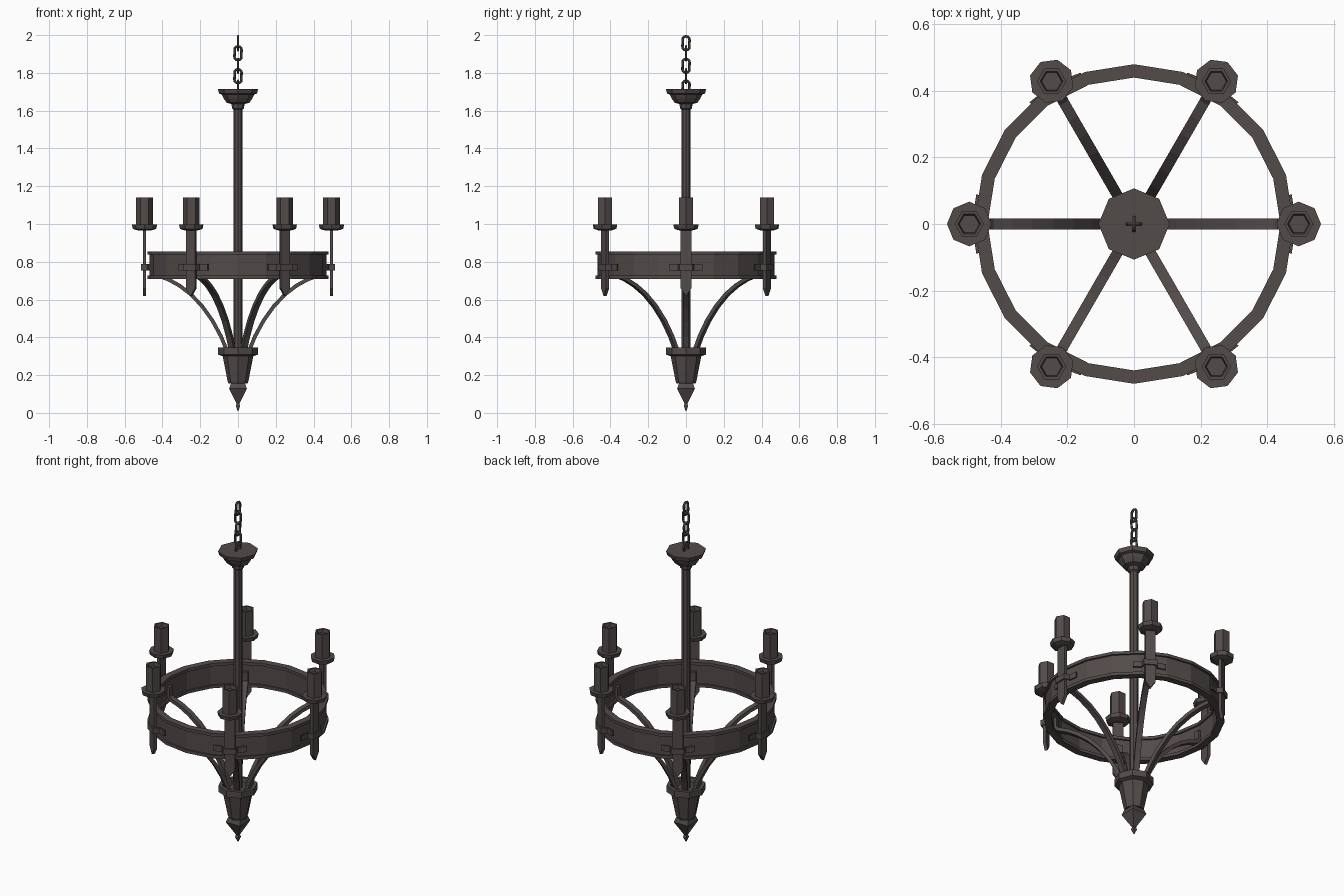
import bpy, bmesh, math
from mathutils import Vector, Matrix

if "Cube" in bpy.data.objects:
    bpy.data.objects.remove(bpy.data.objects["Cube"])

iron = bpy.data.materials.new("dark_iron")
iron.diffuse_color = (0.085, 0.07, 0.068, 1)
iron.use_nodes = True
iron.node_tree.nodes["Principled BSDF"].inputs["Base Color"].default_value = iron.diffuse_color


def make(name, bm, matrix=None):
    bmesh.ops.recalc_face_normals(bm, faces=bm.faces)
    me = bpy.data.meshes.new(name)
    bm.to_mesh(me)
    bm.free()
    me.materials.append(iron)
    ob = bpy.data.objects.new(name, me)
    bpy.context.collection.objects.link(ob)
    if matrix:
        ob.matrix_world = matrix
    return ob


def skin(bm, rings, closed=False, caps=True):
    """Bridge a list of equal-length vertex loops."""
    n = len(rings[0])
    last = len(rings) if closed else len(rings) - 1
    for i in range(last):
        a, b = rings[i], rings[(i + 1) % len(rings)]
        for j in range(n):
            k = (j + 1) % n
            bm.faces.new((a[j], a[k], b[k], b[j]))
    if caps and not closed:
        bm.faces.new(rings[0])
        bm.faces.new(rings[-1])


def lathe(name, profile, sides, phase=0.0, closed=False, matrix=None):
    bm = bmesh.new()
    rings = []
    for r, z in profile:
        rings.append([bm.verts.new((r * math.cos(phase + math.tau * i / sides),
                                    r * math.sin(phase + math.tau * i / sides), z))
                      for i in range(sides)])
    skin(bm, rings, closed)
    return make(name, bm, matrix)


def extrude_xz(name, outline, half_width, matrix):
    """Prism: outline in the radial (x, z) plane, thickness along y."""
    bm = bmesh.new()
    skin(bm, [[bm.verts.new((x, y, z)) for x, z in outline] for y in (-half_width, half_width)])
    return make(name, bm, matrix)


def sweep_flat(path, half):
    """Outline of a strip of constant thickness along an (x, z) path."""
    left, right = [], []
    for i, p in enumerate(path):
        a = Vector(path[max(i - 1, 0)])
        b = Vector(path[min(i + 1, len(path) - 1)])
        t = (b - a).normalized()
        n = Vector((-t.y, t.x)) * half
        left.append(tuple(Vector(p) + n))
        right.append(tuple(Vector(p) - n))
    return left + right[::-1]


# Ring: I-shaped band with 20 sides
lathe("ring_band", [(0.44, 0.855), (0.48, 0.855), (0.48, 0.838), (0.469, 0.838),
                    (0.469, 0.727), (0.48, 0.727), (0.48, 0.71), (0.44, 0.71),
                    (0.44, 0.727), (0.45, 0.727), (0.45, 0.838), (0.44, 0.838)],
      20, closed=True)

# Central stem and ceiling cap
lathe("stem", [(0.023, 0.30), (0.023, 1.63)], 8)
lathe("top_cap", [(0.023, 1.605), (0.032, 1.612), (0.034, 1.635), (0.06, 1.642),
                  (0.076, 1.665), (0.085, 1.685), (0.1, 1.69), (0.107, 1.714)], 8)

# Bottom cup and finial
lathe("bottom_cup", [(0.05, 0.155), (0.055, 0.168), (0.081, 0.30), (0.105, 0.308),
                     (0.105, 0.345), (0.085, 0.345), (0.08, 0.325)], 8)
lathe("finial", [(0.003, 0.01), (0.016, 0.036), (0.011, 0.05), (0.066, 0.128),
                 (0.052, 0.158)], 4, math.pi / 4)

# Six repeated arms, hanging bars, clips, trays and candles
arm_path = [(0.055, 0.32), (0.09, 0.405), (0.135, 0.488), (0.19, 0.565), (0.25, 0.628),
            (0.31, 0.674), (0.37, 0.707), (0.425, 0.727), (0.441, 0.745), (0.441, 0.80)]
for i in range(6):
    turn = Matrix.Rotation(i * math.pi / 3, 4, "Z")
    at_candle = turn @ Matrix.Translation((0.495, 0, 0))
    extrude_xz(f"arm_{i}", sweep_flat(arm_path, 0.010), 0.016, turn)

    # Flat bar with a pointed lower end
    bm = bmesh.new()
    shape = [(-0.028, 0.975), (0.028, 0.975), (0.028, 0.66), (0, 0.618), (-0.028, 0.66)]
    skin(bm, [[bm.verts.new((x, y, z)) for y, z in shape] for x in (-0.009, 0.009)])
    make(f"hanging_bar_{i}", bm, at_candle)

    # Clip wrapping the bar, with ears lying on the ring
    bm = bmesh.new()
    half = [(0.510, 0.0), (0.510, 0.034), (0.478, 0.040), (0.470, 0.088)]
    line = [(x, -y) for x, y in half[:0:-1]] + half[1:]
    outline = sweep_flat(line, 0.004)
    skin(bm, [[bm.verts.new((x, y, z)) for x, y in outline] for z in (0.755, 0.787)])
    make(f"clip_{i}", bm, turn)

    # Drip tray and candle holder with a sunken top
    lathe(f"drip_tray_{i}", [(0.035, 0.966), (0.062, 0.974), (0.067, 0.997)], 8,
          matrix=at_candle)
    lathe(f"candle_{i}", [(0.044, 0.99), (0.044, 1.14), (0.034, 1.14), (0.03, 1.12)], 6,
          matrix=at_candle)

# Chain: alternating oval links
for k, z in enumerate((1.957, 1.904, 1.837, 1.783, 1.722)):
    bm = bmesh.new()
    rings = []
    for p in range(12):
        a = math.tau * p / 12
        c = Vector((0.019 * math.cos(a), 0, 0.019 * math.sin(a)))
        lift = 0.0175 * (1 if 0 <= p <= 5 else -1)
        out = Vector((math.cos(a), 0, math.sin(a)))
        rings.append([bm.verts.new(c + Vector((0, 0, lift)) + 0.007 *
                                   (out * math.cos(b) + Vector((0, math.sin(b), 0))))
                      for b in (math.tau * q / 6 for q in range(6))])
    skin(bm, rings, closed=True)
    make(f"chain_link_{k}", bm, Matrix.Translation((0, 0, z)) @
         Matrix.Rotation(math.pi / 2 if k % 2 == 0 else 0, 4, "Z"))
